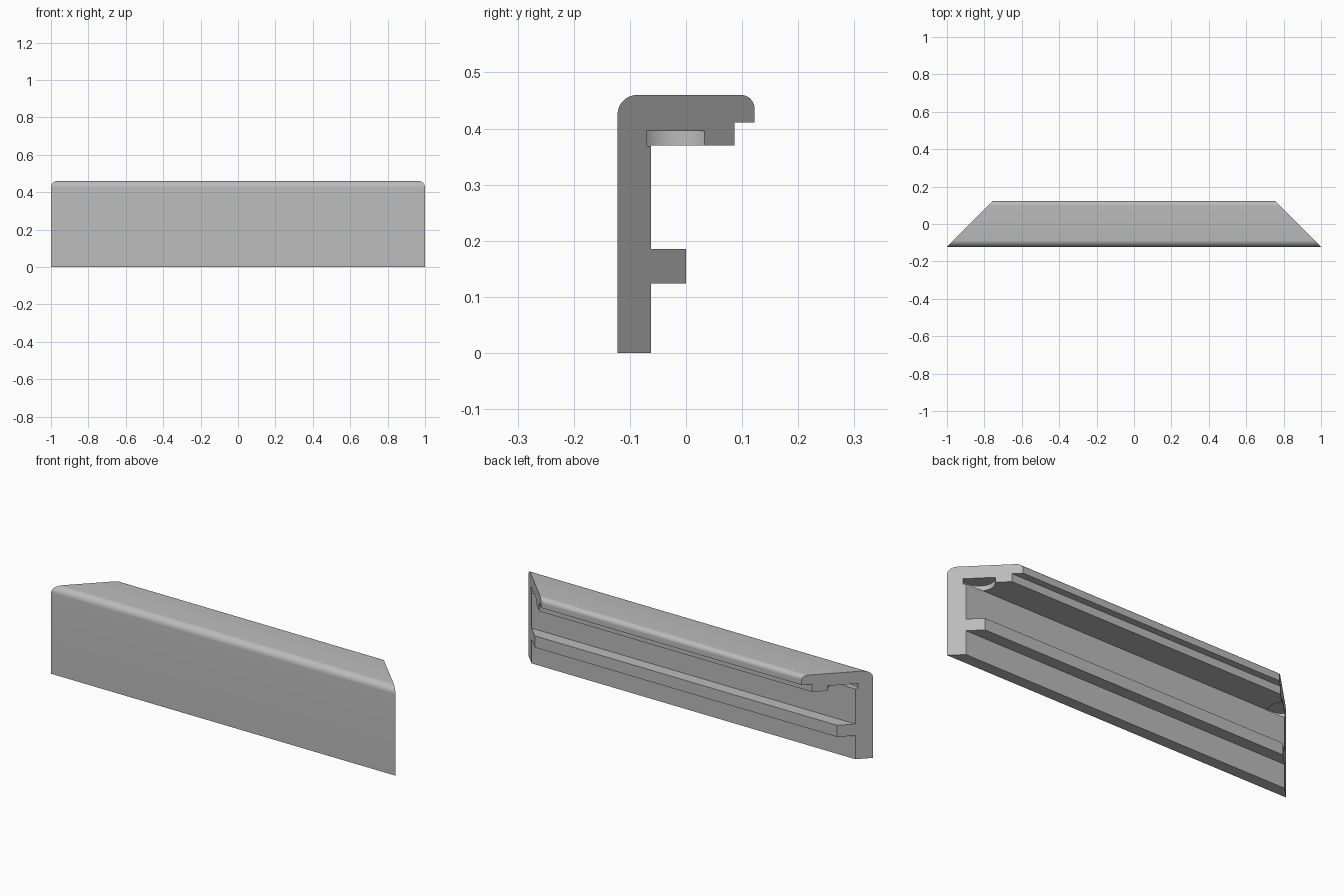
import bpy, bmesh, math

if "Cube" in bpy.data.objects:
    bpy.data.objects.remove(bpy.data.objects["Cube"], do_unlink=True)

FRONT, BACK, TOP = -0.122, 0.122, 0.46
WALL = -0.062          # inner face of the front wall
LIP_Z = 0.37           # underside of the top flange

grey = bpy.data.materials.new("plain grey")
grey.use_nodes = True
colour = (0.5, 0.5, 0.5, 1)
grey.diffuse_color = colour
grey.node_tree.nodes["Principled BSDF"].inputs["Base Color"].default_value = colour


def arc(y, z, r, start, steps=10):
    """Quarter circle in the y-z plane, counter-clockwise from start degrees."""
    angles = [math.radians(start + 90 * i / steps) for i in range(steps + 1)]
    return [(y + r * math.cos(a), z + r * math.sin(a)) for a in angles]


# Cross-section: wall with inner rib, top flange with stepped rounded lip
profile = [(FRONT, 0), (WALL, 0), (WALL, 0.124), (0, 0.124), (0, 0.185),
           (WALL, 0.185), (WALL, LIP_Z), (0.086, LIP_Z), (0.086, 0.411), (BACK, 0.411)]
profile += arc(BACK - 0.024, TOP - 0.024, 0.024, 0)
profile += arc(FRONT + 0.035, TOP - 0.035, 0.035, 90)

# Trim rail: the profile swept along x with 45 degree mitred ends
bm = bmesh.new()
ends = [[bm.verts.new((s * (1 - (y - FRONT)), y, z)) for y, z in profile] for s in (-1, 1)]
for end in ends:
    bm.faces.new(end)
n = len(profile)
for i in range(n):
    j = (i + 1) % n
    bm.faces.new((ends[0][i], ends[0][j], ends[1][j], ends[1][i]))
bmesh.ops.recalc_face_normals(bm, faces=bm.faces)
mesh = bpy.data.meshes.new("mitred_trim_rail")
bm.to_mesh(mesh)
bm.free()
rail = bpy.data.objects.new("mitred_trim_rail", mesh)
bpy.context.collection.objects.link(rail)
mesh.materials.append(grey)
bpy.context.view_layer.objects.active = rail
rail.select_set(True)

# Round pockets under the flange, halved by each mitre
pocket_y = -0.019
for side, name in ((1, "left"), (-1, "right")):
    bpy.ops.mesh.primitive_cylinder_add(
        vertices=48, radius=0.073, depth=0.027,
        location=(side * (1 - (pocket_y - FRONT)), pocket_y, 0.3825))
    cutter = bpy.context.object
    cutter.name = name + "_pocket_cutter"
    cutter.hide_render = True
    cutter.data.materials.append(grey)
    bpy.ops.object.select_all(action="DESELECT")
    rail.select_set(True)
    bpy.context.view_layer.objects.active = rail
    cut = rail.modifiers.new(name + "_pocket", "BOOLEAN")
    cut.operation = "DIFFERENCE"
    cut.solver = "EXACT"
    cut.object = cutter
    bpy.ops.object.modifier_apply(modifier=cut.name)
    bpy.data.objects.remove(cutter, do_unlink=True)

bpy.ops.object.shade_smooth_by_angle(angle=math.radians(30))
